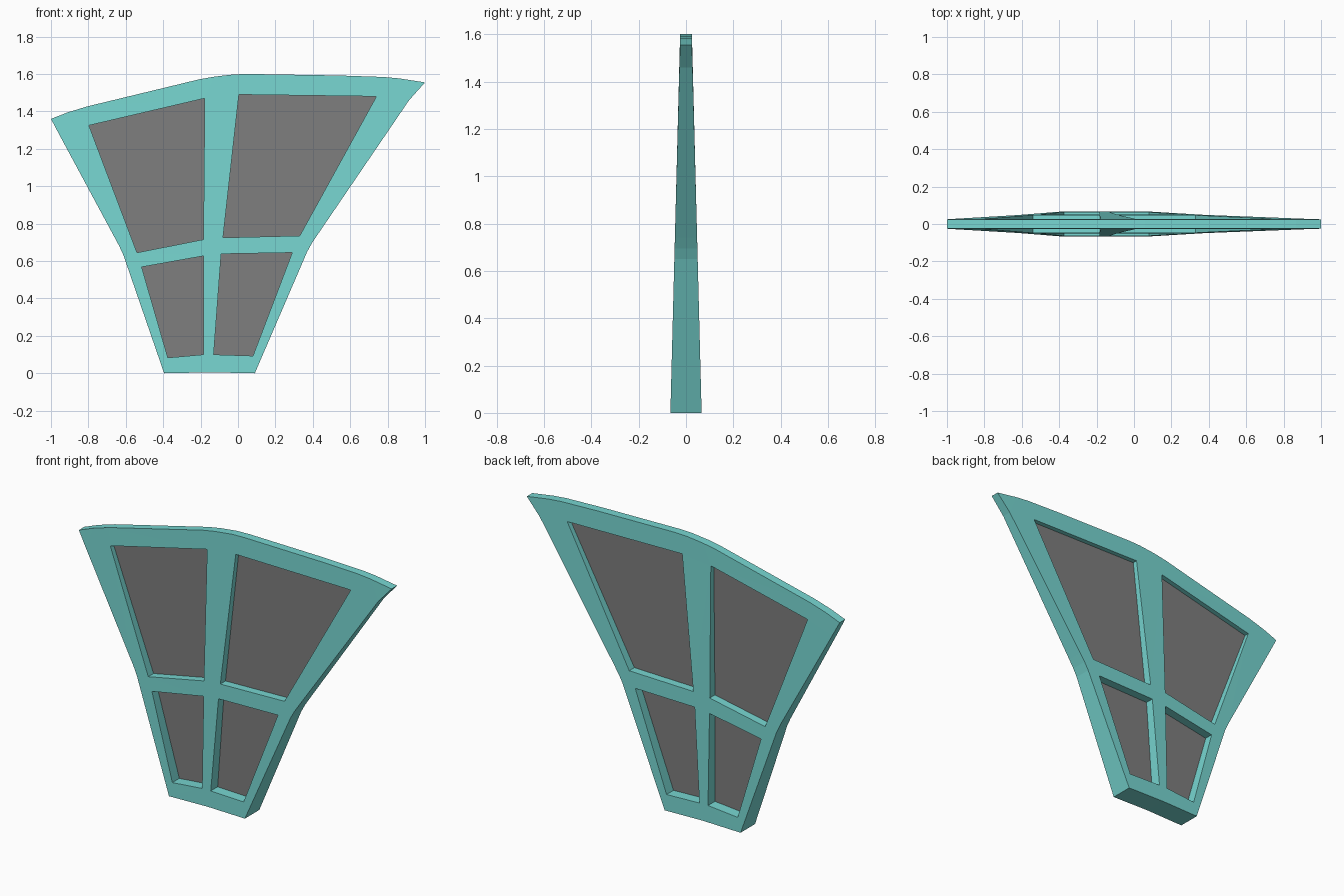
import bpy, bmesh
from mathutils import Vector
from mathutils.geometry import delaunay_2d_cdt

if "Cube" in bpy.data.objects:
    bpy.data.objects.remove(bpy.data.objects["Cube"])

# Front-view profile (x, z): top edge, then the two flared sides
top = [(-1, 1.36), (-0.91, 1.395), (-0.805, 1.427), (-0.205, 1.572), (-0.125, 1.586), (-0.02, 1.598),
       (0.06, 1.6), (0.54, 1.592), (0.78, 1.584), (0.865, 1.576), (1, 1.555)]
right = [(0.915, 1.46), (0.425, 0.74), (0.395, 0.695), (0.37, 0.65), (0.09, 0)]
left = [(-0.395, 0), (-0.595, 0.58), (-0.612, 0.63), (-0.635, 0.68), (-0.955, 1.275)]
outline = top + right + [(-0.15, 0.005)] + left

# Window openings
windows = {
    "upper_left": [(-0.797, 1.325), (-0.178, 1.47), (-0.185, 0.715), (-0.54, 0.645)],
    "upper_right": [(0.005, 1.49), (0.74, 1.48), (0.33, 0.735), (-0.08, 0.725)],
    "lower_left": [(-0.515, 0.568), (-0.185, 0.627), (-0.185, 0.1), (-0.375, 0.083)],
    "lower_right": [(-0.09, 0.638), (0.29, 0.645), (0.08, 0.093), (-0.13, 0.1)],
}


def half_depth(x, z):
    """Frame is thick at the foot and thins evenly to the top edge."""
    for (x0, z0), (x1, z1) in zip(top, top[1:]):
        if x <= x1:
            edge = z0 + (z1 - z0) * (x - x0) / (x1 - x0)
            break
    return 0.066 - 0.041 * min(z / edge, 1)


def make_material(name, color):
    mat = bpy.data.materials.new(name)
    mat.diffuse_color = (*color, 1)
    mat.use_nodes = True
    mat.node_tree.nodes["Principled BSDF"].inputs["Base Color"].default_value = mat.diffuse_color
    return mat


def add_object(name, bm, material):
    bmesh.ops.recalc_face_normals(bm, faces=bm.faces)
    mesh = bpy.data.meshes.new(name)
    bm.to_mesh(mesh)
    bm.free()
    mesh.materials.append(material)
    obj = bpy.data.objects.new(name, mesh)
    bpy.context.collection.objects.link(obj)


teal = make_material("teal", (0.184, 0.67, 0.635))
dark_grey = make_material("dark_grey", (0.21, 0.21, 0.21))

# Frame: front and back skins joined by the outer rim and window reveals
loops = [outline] + list(windows.values())
points, edges, owner = [], [], []
for k, loop in enumerate(loops):
    start, n = len(points), len(loop)
    edges += [(start + i, start + (i + 1) % n) for i in range(n)]
    owner += [k] * n
    points += loop
bm = bmesh.new()
front = [bm.verts.new((x, -half_depth(x, z), z)) for x, z in points]
back = [bm.verts.new((x, half_depth(x, z), z)) for x, z in points]
result = delaunay_2d_cdt([Vector(p) for p in points], edges, [], 1, 1e-6)
source = [ids[0] for ids in result[3]]
for tri in result[2]:
    tri = [source[i] for i in tri]
    owners = {owner[i] for i in tri}
    if len(owners) == 1 and 0 not in owners:
        continue  # lies inside a window opening
    for skin in (front, back):
        bm.faces.new([skin[i] for i in tri])
for a, b in edges:
    bm.faces.new((front[a], front[b], back[b], back[a]))
add_object("window_frame", bm, teal)

# Panes: thin sheets in the middle of the frame depth
for name, loop in windows.items():
    bm = bmesh.new()
    bm.faces.new([bm.verts.new((x, 0, z)) for x, z in loop])
    add_object(name + "_pane", bm, dark_grey)
